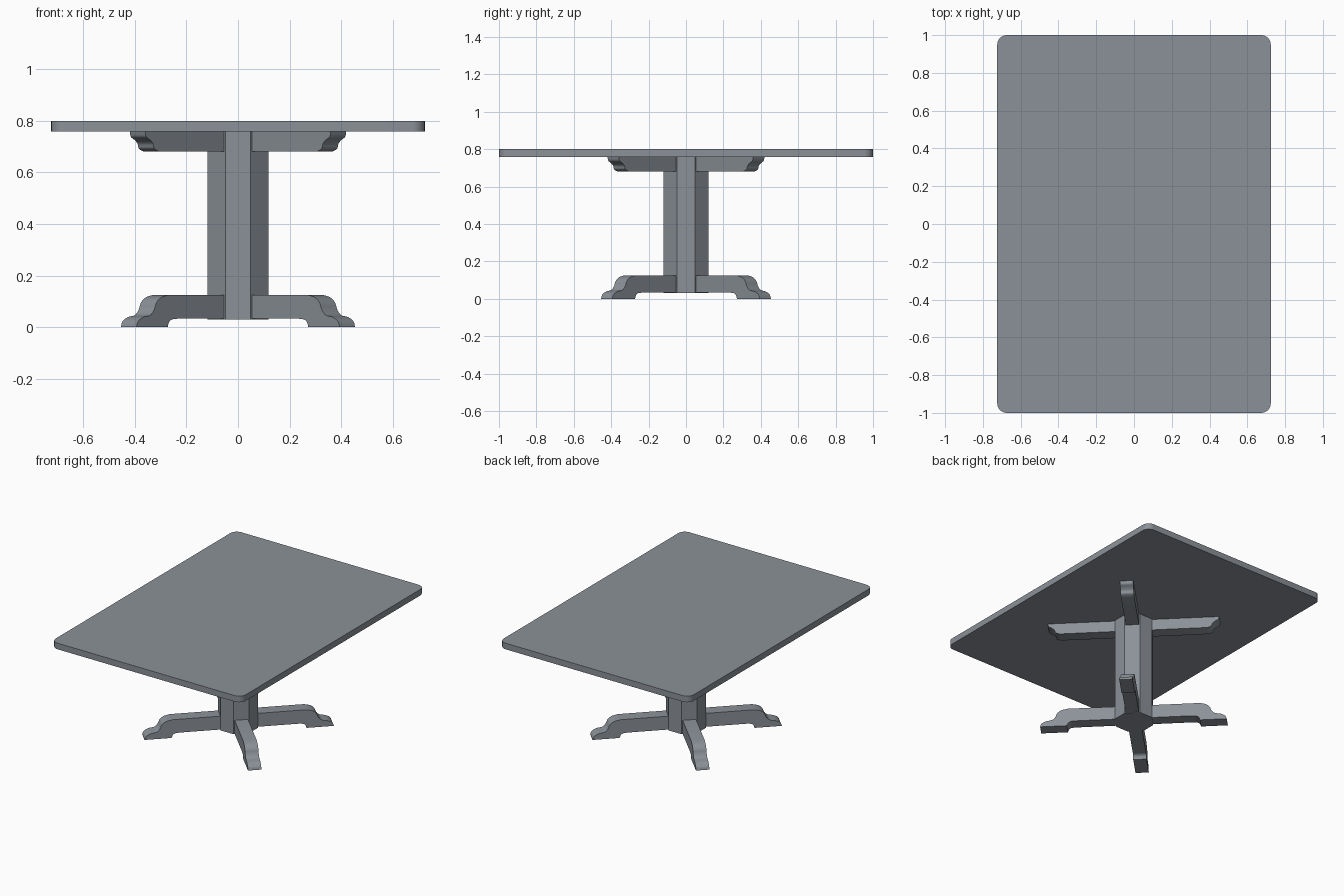
import bpy, bmesh, math
from mathutils import Matrix, Vector

if "Cube" in bpy.data.objects:
    bpy.data.objects.remove(bpy.data.objects["Cube"])

# Slate grey paint shared by all parts
slate = bpy.data.materials.new("slate_grey")
slate.diffuse_color = (0.26, 0.285, 0.315, 1)
slate.use_nodes = True
slate.node_tree.nodes["Principled BSDF"].inputs["Base Color"].default_value = slate.diffuse_color


def finish(bm, name, smooth_angle=None):
    bmesh.ops.recalc_face_normals(bm, faces=bm.faces)
    mesh = bpy.data.meshes.new(name)
    bm.to_mesh(mesh)
    bm.free()
    mesh.materials.append(slate)
    obj = bpy.data.objects.new(name, mesh)
    bpy.context.collection.objects.link(obj)
    if smooth_angle:
        bpy.ops.object.select_all(action='DESELECT')
        obj.select_set(True)
        bpy.context.view_layer.objects.active = obj
        bpy.ops.object.shade_smooth_by_angle(angle=math.radians(smooth_angle))
    return obj


def spline(points, steps=4):
    """Catmull-Rom curve through the given profile points."""
    p = [Vector(q) for q in points]
    p = [2 * p[0] - p[1]] + p + [2 * p[-1] - p[-2]]
    out = []
    for a, b, c, d in zip(p, p[1:], p[2:], p[3:]):
        for i in range(steps):
            t = i / steps
            out.append(0.5 * (2 * b + (c - a) * t + (2 * a - 5 * b + 4 * c - d) * t * t
                              + (3 * b - a - 3 * c + d) * t ** 3))
    return out + [p[-2]]


def arm(profile, name, angle, half_width=0.0425):
    """Extrude a (distance, height) profile and turn it about the column."""
    bm = bmesh.new()
    face = bm.faces.new([bm.verts.new((s, -half_width, z)) for s, z in profile])
    ext = bmesh.ops.extrude_face_region(bm, geom=[face])
    moved = [v for v in ext['geom'] if isinstance(v, bmesh.types.BMVert)]
    bmesh.ops.translate(bm, vec=(0, 2 * half_width, 0), verts=moved)
    bm.transform(Matrix.Rotation(angle, 4, 'Z'))
    return finish(bm, name, 35)


# Table top with rounded corners
bm = bmesh.new()
bmesh.ops.create_cube(bm, size=1)
bmesh.ops.scale(bm, vec=(1.448, 2.0, 0.042), verts=bm.verts)
bmesh.ops.translate(bm, vec=(0, 0, 0.779), verts=bm.verts)
upright = [e for e in bm.edges if abs(e.verts[0].co.z - e.verts[1].co.z) > 0.01]
bmesh.ops.bevel(bm, geom=upright, offset=0.05, segments=8, profile=0.5, affect='EDGES')
finish(bm, "table_top", 30)

# Octagonal column
bm = bmesh.new()
radius = 0.119 / math.cos(math.pi / 8)
bmesh.ops.create_cone(bm, cap_ends=True, segments=8, radius1=radius, radius2=radius, depth=0.729,
                      matrix=Matrix.Translation((0, 0, 0.3945)) @ Matrix.Rotation(math.pi / 8, 4, 'Z'))
finish(bm, "column")

# Scrolled profiles of the feet and the top brackets
foot_top = spline([(0.6, 0), (0.59, 0.023), (0.561, 0.039), (0.523, 0.047), (0.502, 0.068),
                   (0.489, 0.096), (0.464, 0.115), (0.425, 0.125)])
foot_arch = spline([(0.374, 0.033), (0.404, 0.03), (0.42, 0.02), (0.428, 0)])
foot = foot_top + [Vector((0.1, 0.125)), Vector((0.1, 0.033))] + foot_arch
bracket = spline([(0.551, 0.758), (0.545, 0.738), (0.525, 0.726), (0.508, 0.711),
                  (0.501, 0.692), (0.475, 0.681)])
bracket += [Vector((0.1, 0.681)), Vector((0.1, 0.758))]

# Four diagonal feet and brackets
for i, side in enumerate(("back_right", "back_left", "front_left", "front_right")):
    angle = math.pi / 4 + i * math.pi / 2
    arm(foot, "foot_" + side, angle)
    arm(bracket, "bracket_" + side, angle)
